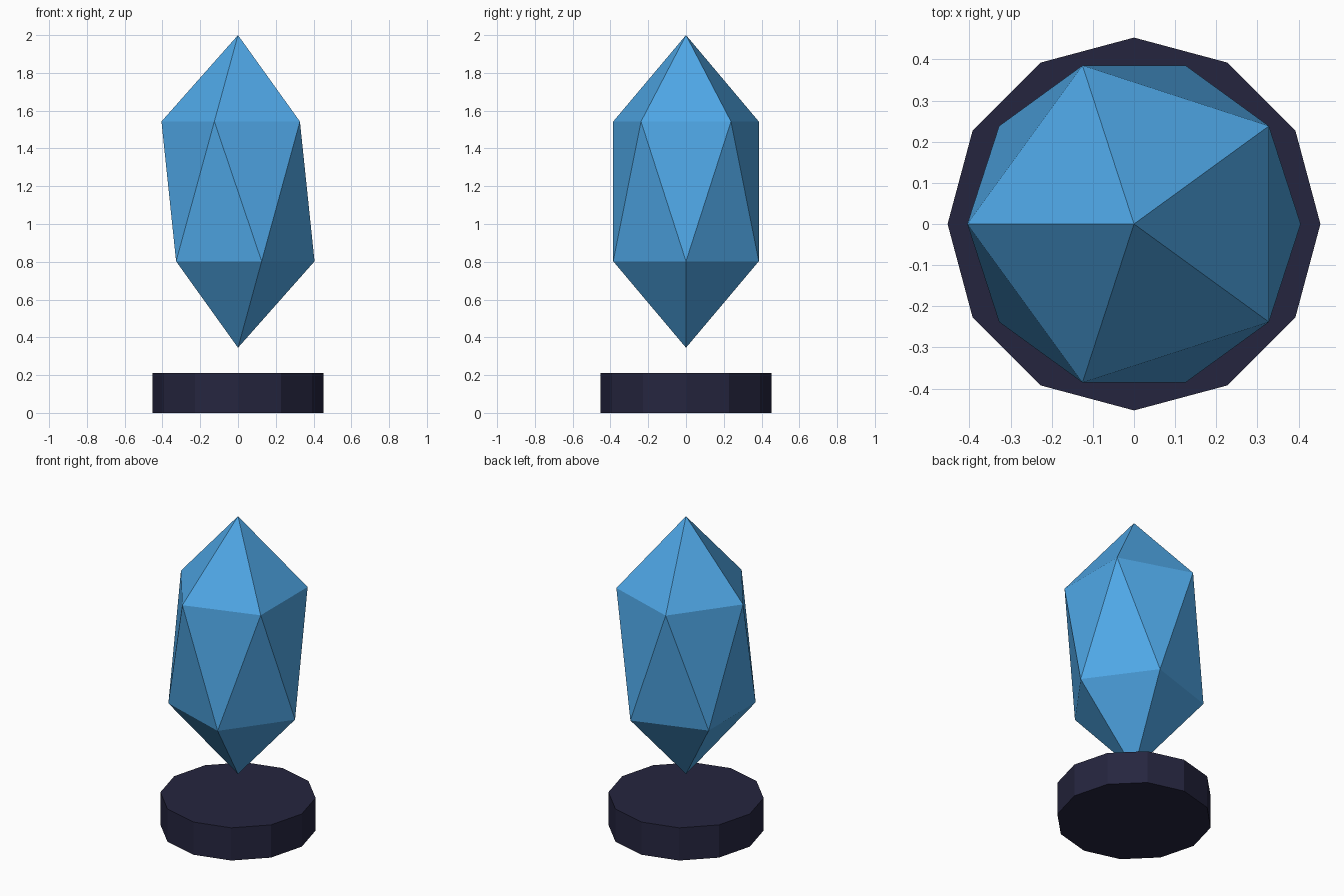
import bpy
import math

cube = bpy.data.objects.get("Cube")
if cube:
    bpy.data.objects.remove(cube, do_unlink=True)


def linear(channel):
    c = channel / 255
    return c / 12.92 if c <= 0.04045 else ((c + 0.055) / 1.055) ** 2.4


def make_material(name, rgb):
    mat = bpy.data.materials.new(name)
    mat.use_nodes = True
    colour = (*[linear(c) for c in rgb], 1.0)
    mat.diffuse_color = colour
    mat.node_tree.nodes["Principled BSDF"].inputs["Base Color"].default_value = colour
    return mat


def finish(name, mat):
    obj = bpy.context.object
    obj.name = obj.data.name = name
    obj.data.materials.append(mat)
    bpy.ops.object.transform_apply(location=False, rotation=True, scale=True)
    bpy.ops.object.shade_flat()
    return obj


RADIUS = 0.453
BASE_HEIGHT = 0.21
CRYSTAL_BOTTOM, CRYSTAL_TOP = 0.345, 2.0

# Twelve-sided plinth
bpy.ops.mesh.primitive_cylinder_add(
    vertices=12, radius=RADIUS, depth=BASE_HEIGHT, location=(0, 0, BASE_HEIGHT / 2))
finish("base", make_material("dark navy", (37, 37, 63)))

# Floating crystal: a stretched icosahedron
bpy.ops.mesh.primitive_ico_sphere_add(
    subdivisions=1, radius=1, location=(0, 0, (CRYSTAL_BOTTOM + CRYSTAL_TOP) / 2),
    rotation=(0, 0, math.pi))
bpy.context.object.scale = (RADIUS, RADIUS, (CRYSTAL_TOP - CRYSTAL_BOTTOM) / 2)
finish("crystal", make_material("crystal blue", (79, 167, 230)))
